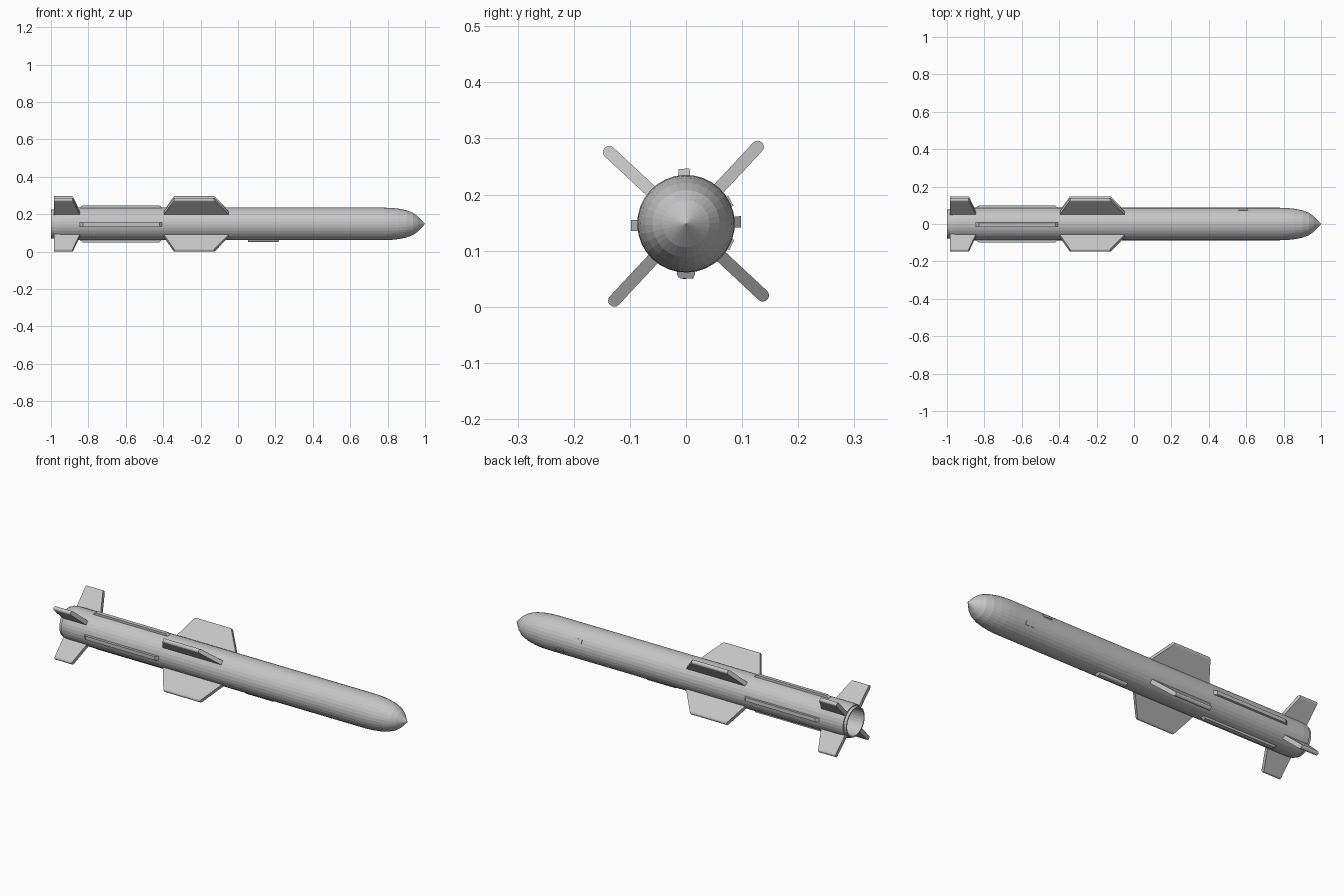
import bpy, bmesh, math
from mathutils import Matrix, Vector

cube = bpy.data.objects.get("Cube")
if cube:
    bpy.data.objects.remove(cube, do_unlink=True)

AXIS = 0.148   # height of the body axis
ROLL = 2       # small roll of everything on the body, in degrees

grey = bpy.data.materials.new("light_grey")
grey.use_nodes = True
colour = (0.56, 0.56, 0.56, 1)
grey.diffuse_color = colour
grey.node_tree.nodes["Principled BSDF"].inputs["Base Color"].default_value = colour


def finish(name, bm, angle):
    """Turn the mesh about the long axis, lift it and add it to the scene."""
    bmesh.ops.recalc_face_normals(bm, faces=bm.faces)
    turn = Matrix.Rotation(math.radians(angle), 4, 'X')
    bm.transform(Matrix.Translation((0, 0, AXIS)) @ turn)
    mesh = bpy.data.meshes.new(name)
    bm.to_mesh(mesh)
    bm.free()
    mesh.materials.append(grey)
    obj = bpy.data.objects.new(name, mesh)
    bpy.context.collection.objects.link(obj)
    return obj


def lathe(name, profile, sides=32):
    """Revolve (x, radius) points about the long axis."""
    bm = bmesh.new()
    verts = [bm.verts.new((x, 0, r)) for x, r in profile]
    edges = [bm.edges.new(pair) for pair in zip(verts, verts[1:])]
    bmesh.ops.spin(bm, geom=verts + edges, cent=(0, 0, 0), axis=(1, 0, 0),
                   angle=math.tau, steps=sides)
    bmesh.ops.remove_doubles(bm, verts=bm.verts, dist=0.0005)
    return finish(name, bm, ROLL)


def plate(name, outline, thickness, angle, rounding=0):
    """Extrude an (x, radius) outline sideways; round its outer long edges."""
    bm = bmesh.new()
    face = bm.faces.new([bm.verts.new((x, -thickness / 2, r)) for x, r in outline])
    moved = bmesh.ops.extrude_face_region(bm, geom=[face])["geom"]
    bmesh.ops.translate(bm, vec=Vector((0, thickness, 0)),
                        verts=[v for v in moved if isinstance(v, bmesh.types.BMVert)])
    if rounding:
        top = max(r for _, r in outline)
        tips = [e for e in bm.edges
                if all(v.co.z > top - 0.001 for v in e.verts)
                and abs(e.verts[0].co.x - e.verts[1].co.x) > 0.01]
        bmesh.ops.bevel(bm, geom=tips, offset=rounding, segments=4,
                        profile=0.5, affect='EDGES')
    return finish(name, bm, angle)


# Body with ogive nose and a hollow nozzle at the tail
lathe("body", [(1, 0), (0.96, 0.042), (0.935, 0.06), (0.9, 0.073),
               (0.86, 0.081), (0.82, 0.0855), (0.78, 0.087),
               (-0.95, 0.087), (-0.985, 0.084), (-0.985, 0.078),
               (-1, 0.077), (-1, 0.071), (-0.88, 0.066), (-0.88, 0)])

# Four wings, four tail fins and four strakes around the body
wing = [(-0.4, 0.08), (-0.34, 0.198), (-0.13, 0.198), (-0.045, 0.08)]
tail = [(-0.985, 0.075), (-0.985, 0.198), (-0.885, 0.198), (-0.842, 0.075)]
strake = [(-0.855, 0.08), (-0.83, 0.098), (-0.42, 0.098), (-0.4, 0.08)]
for i in range(4):
    diagonal = 45 + 90 * i + ROLL
    plate(f"wing_{i + 1}", wing, 0.022, diagonal, 0.0105)
    plate(f"tail_fin_{i + 1}", tail, 0.022, diagonal, 0.0105)
    plate(f"strake_{i + 1}", strake, 0.02, 90 * i + ROLL)

# Rounded fairing under the belly
plate("belly_fairing", [(0.05, 0.078), (0.055, 0.098), (0.215, 0.098), (0.225, 0.078)],
      0.032, 180, 0.009)

# Two small raised access covers on the back side
for name, x, direction in (("upper_cover", 0.56, 27), ("lower_cover", 0.665, -25)):
    plate(name, [(x, 0.08), (x, 0.09), (x + 0.05, 0.09), (x + 0.05, 0.08)],
          0.02, direction - 90)
